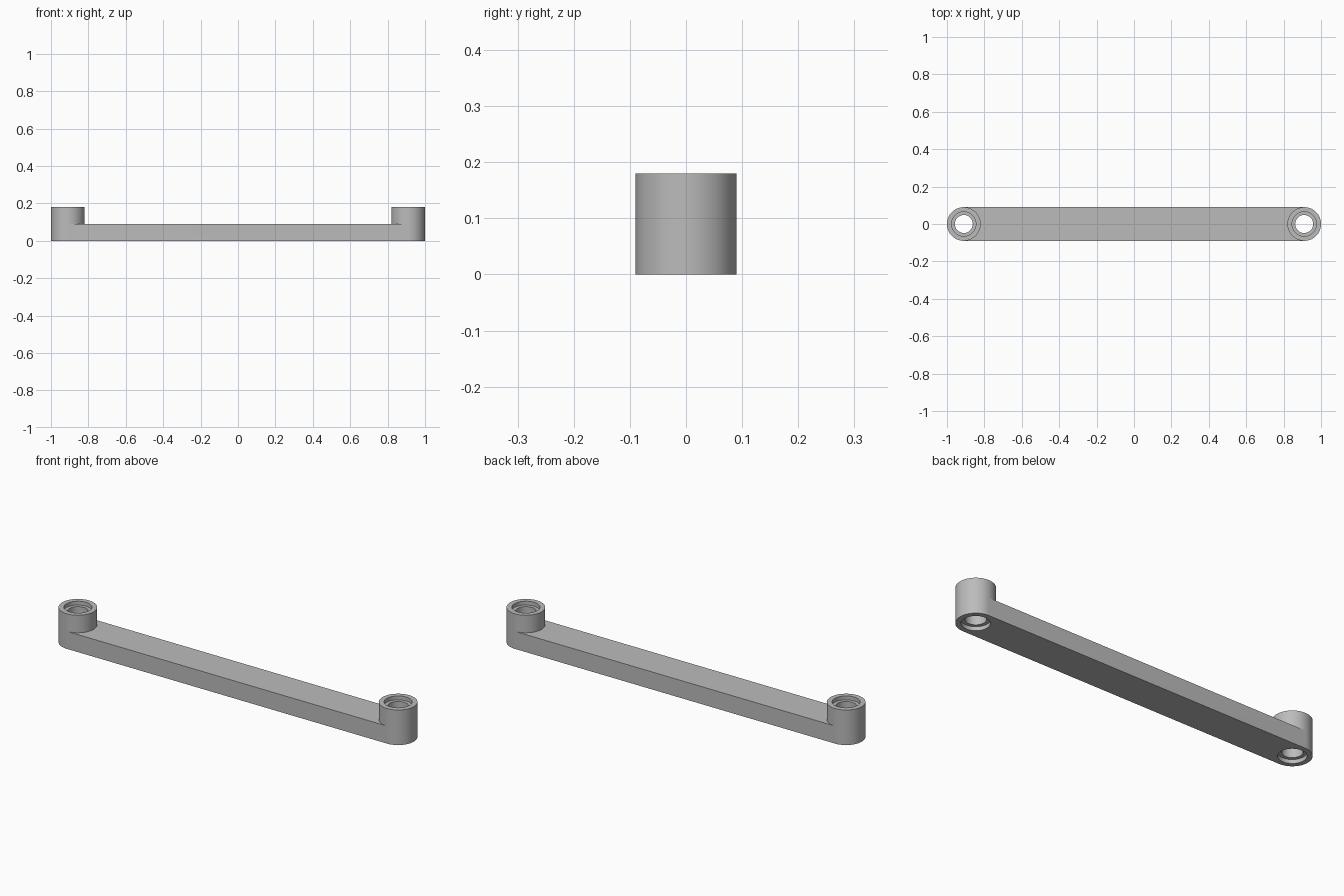
import bpy
import bmesh
from math import cos, sin, pi

cube = bpy.data.objects.get("Cube")
if cube:
    bpy.data.objects.remove(cube, do_unlink=True)

R, BORE, RIM = 0.09, 0.048, 0.065      # boss, through hole and counterbore radii
HEIGHT, BAR, LIP = 0.18, 0.09, 0.02    # boss height, bar thickness, counterbore depth
CX, N = 0.91, 64                       # hole centre and segments round a boss

grey = bpy.data.materials.new("light grey")
grey.use_nodes = True
colour = (0.5, 0.5, 0.5, 1)
grey.diffuse_color = colour
grey.node_tree.nodes["Principled BSDF"].inputs["Base Color"].default_value = colour

# Closed cross-section of a boss: the first segment is the wall beside the bar
profile = [(R, 0), (R, BAR), (R, HEIGHT), (RIM, HEIGHT), (RIM, HEIGHT - LIP),
           (BORE, HEIGHT - LIP), (BORE, LIP), (RIM, LIP), (RIM, 0)]

bm = bmesh.new()


def add_boss(side):
    """Lathe a boss, open where the bar joins; return the joint's low and high arcs."""
    rings = []
    for i in range(N):
        a = pi / 2 + 2 * pi * i / N
        rings.append([bm.verts.new((side * (CX + r * cos(a)), r * sin(a), z))
                      for r, z in profile])
    for i in range(N):
        a, b = rings[i], rings[(i + 1) % N]
        for j in range(len(profile)):
            if j == 0 and i < N // 2:
                continue
            k = (j + 1) % len(profile)
            bm.faces.new((a[j], b[j], b[k], a[k]))
    joint = rings[:N // 2 + 1]
    return [v[0] for v in joint], [v[1] for v in joint]


low_r, high_r = add_boss(1)
low_l, high_l = add_boss(-1)

# Bar: top and bottom strips between the bosses, and two flat sides
for right, left in ((low_r, low_l), (high_r, high_l)):
    for i in range(N // 2):
        bm.faces.new((right[i], right[i + 1], left[i + 1], left[i]))
for i in (0, -1):
    bm.faces.new((low_r[i], high_r[i], high_l[i], low_l[i]))

bmesh.ops.recalc_face_normals(bm, faces=bm.faces)
mesh = bpy.data.meshes.new("link_bar")
bm.to_mesh(mesh)
bm.free()
mesh.materials.append(grey)
link = bpy.data.objects.new("link_bar", mesh)
bpy.context.collection.objects.link(link)

bpy.context.view_layer.objects.active = link
link.select_set(True)
bpy.ops.object.shade_smooth_by_angle(angle=pi / 6)
